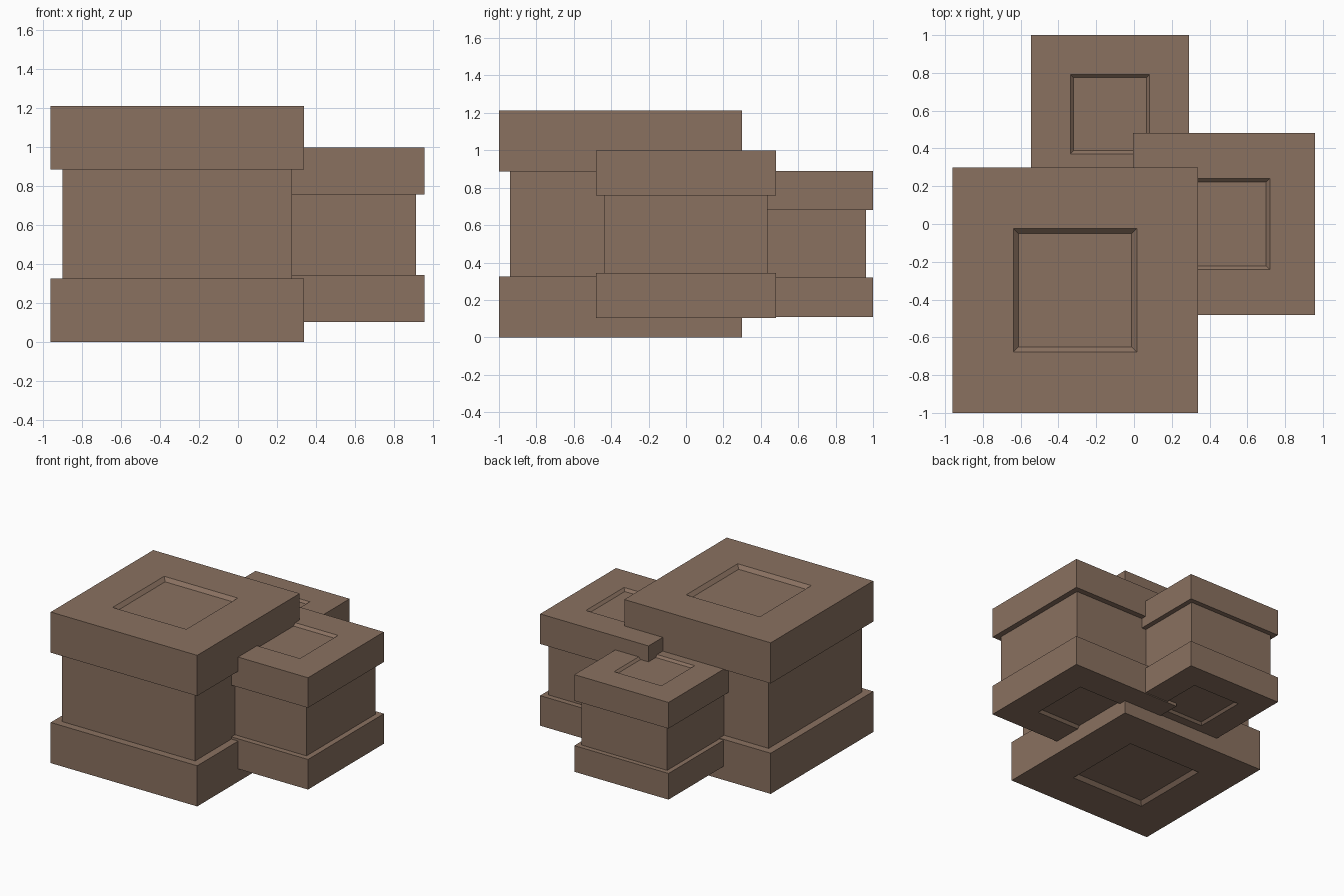
import bpy
import bmesh

cube = bpy.data.objects.get("Cube")
if cube:
    bpy.data.objects.remove(cube, do_unlink=True)

# One flat brown for all crates
brown = bpy.data.materials.new("crate_brown")
brown.use_nodes = True
colour = (0.254, 0.165, 0.117, 1.0)
brown.diffuse_color = colour
brown.node_tree.nodes["Principled BSDF"].inputs["Base Color"].default_value = colour

# Crate cross-section for the lower half: (half width, height), full size
HEIGHT = 1.212
LOWER = [(0.3, 0.027), (0.327, 0), (0.65, 0), (0.65, 0.326), (0.59, 0.326)]
PROFILE = LOWER + [(r, HEIGHT - z) for r, z in reversed(LOWER)]


def crate(name, x, y, z, scale):
    """Stack square rings into a closed crate with recessed top and bottom."""
    bm = bmesh.new()
    corners = [(-1, -1), (1, -1), (1, 1), (-1, 1)]
    rings = [[bm.verts.new((cx * r * scale, cy * r * scale, h * scale))
              for cx, cy in corners] for r, h in PROFILE]
    for a, b in zip(rings, rings[1:]):
        for i in range(4):
            j = (i + 1) % 4
            bm.faces.new((a[i], a[j], b[j], b[i]))
    bm.faces.new(rings[0])
    bm.faces.new(rings[-1])
    bmesh.ops.recalc_face_normals(bm, faces=bm.faces)
    mesh = bpy.data.meshes.new(name)
    bm.to_mesh(mesh)
    bm.free()
    mesh.materials.append(brown)
    obj = bpy.data.objects.new(name, mesh)
    obj.location = (x, y, z)
    bpy.context.collection.objects.link(obj)


# Three overlapping crates of decreasing size
crate("large_crate", -0.312, -0.35, 0, 1.0)
crate("medium_crate", 0.477, 0.0, 0.103, 0.74)
crate("small_crate", -0.127, 0.582, 0.11, 0.643)
